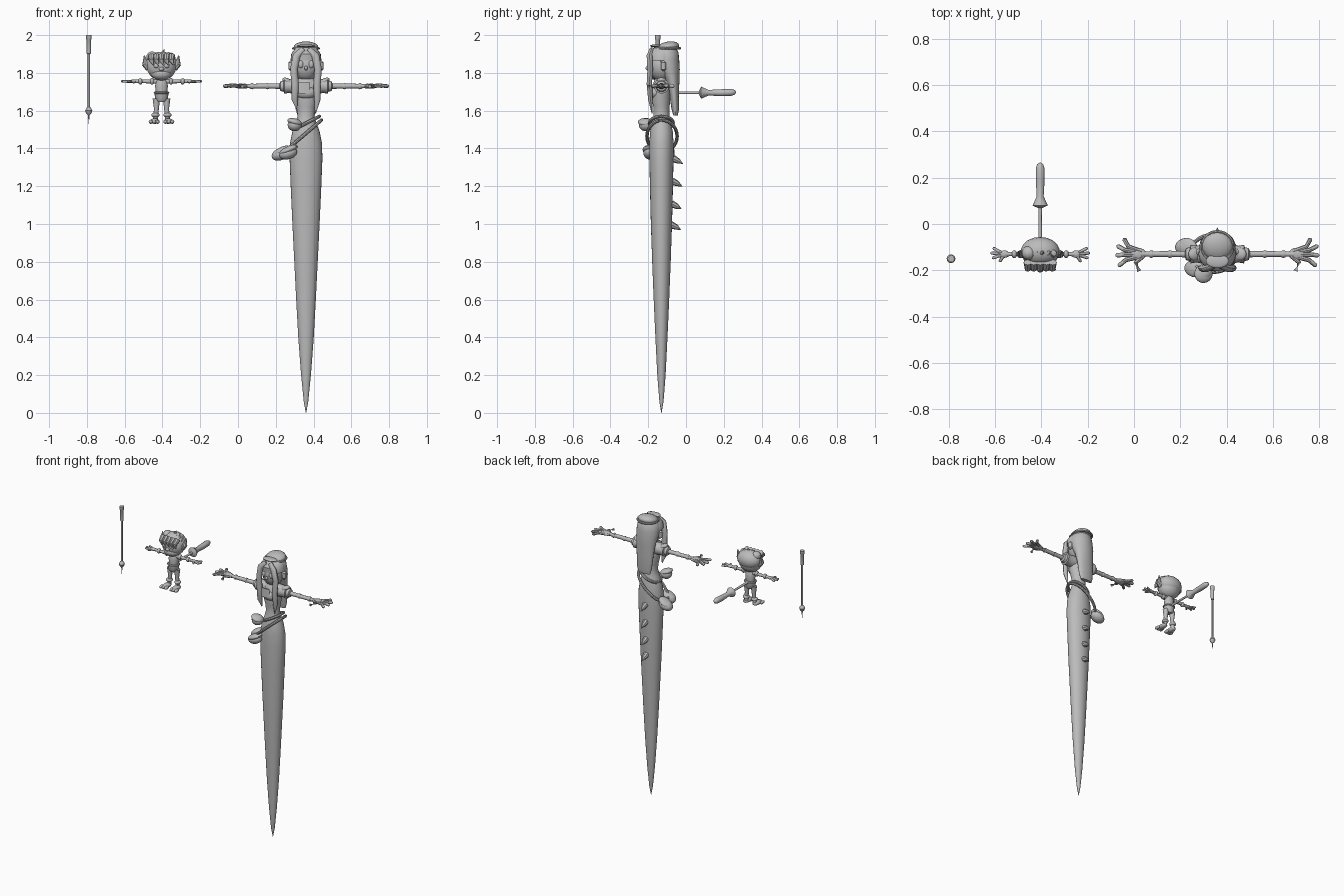
import bpy, bmesh, math
from mathutils import Vector, Matrix

if "Cube" in bpy.data.objects:
    bpy.data.objects.remove(bpy.data.objects["Cube"])

grey = bpy.data.materials.new("plain grey")
grey.use_nodes = True
grey.diffuse_color = (0.5, 0.5, 0.5, 1)
grey.node_tree.nodes["Principled BSDF"].inputs["Base Color"].default_value = (0.5, 0.5, 0.5, 1)


def finish(name, bm):
    bmesh.ops.recalc_face_normals(bm, faces=bm.faces)
    mesh = bpy.data.meshes.new(name)
    bm.to_mesh(mesh)
    bm.free()
    mesh.materials.append(grey)
    ob = bpy.data.objects.new(name, mesh)
    bpy.context.collection.objects.link(ob)
    bpy.context.view_layer.objects.active = ob
    bpy.ops.object.select_all(action='DESELECT')
    ob.select_set(True)
    bpy.ops.object.shade_smooth_by_angle(angle=math.radians(40))
    return ob


def skin(name, rings, closed=False):
    """Bridge a list of point rings into a surface."""
    bm = bmesh.new()
    loops = [[bm.verts.new(p) for p in r] for r in rings]
    n = len(loops[0])
    pairs = list(zip(loops, loops[1:] + loops[:1])) if closed else list(zip(loops, loops[1:]))
    for a, b in pairs:
        for i in range(n):
            j = (i + 1) % n
            bm.faces.new((a[i], a[j], b[j], b[i]))
    if not closed:
        bm.faces.new(loops[0])
        bm.faces.new(loops[-1])
    return finish(name, bm)


def tower(name, base, rows, sides=20):
    """Upright elliptical body from rows of z, half width, half depth, y shift."""
    rings = []
    for z, rx, ry, dy in rows:
        rings.append([(base[0] + rx * math.cos(t), base[1] + dy + ry * math.sin(t), z)
                      for t in (math.tau * i / sides for i in range(sides))])
    return skin(name, rings)


def tube(name, pts, radii, sides=10, closed=False, wide=1.0):
    """Round or flattened tube along a path."""
    pts = [Vector(p) for p in pts]
    n, rings = len(pts), []
    for i, p in enumerate(pts):
        a = pts[i - 1] if i or closed else p
        b = pts[(i + 1) % n] if i < n - 1 or closed else p
        d = (b - a).normalized()
        u = d.cross(Vector((0, 1, 0)))
        u = d.cross(Vector((0, 0, 1))) if u.length < 0.2 else u
        u.normalize()
        v = d.cross(u)
        r = radii[i] if isinstance(radii, (list, tuple)) else radii
        rings.append([p + u * (r * wide * math.cos(t)) + v * (r * math.sin(t))
                      for t in (math.tau * k / sides for k in range(sides))])
    return skin(name, rings, closed)


def ball(name, at, size, tilt=0.0, axis='Y'):
    bm = bmesh.new()
    bmesh.ops.create_uvsphere(bm, u_segments=18, v_segments=10, radius=1)
    bm.transform(Matrix.Translation(at) @ Matrix.Rotation(tilt, 4, axis) @ Matrix.Diagonal((*size, 1)))
    return finish(name, bm)


def hoop(name, at, rx, ry, slope, r, wide=1.0):
    pts = [(at[0] + rx * math.cos(t), at[1] + ry * math.sin(t), at[2] + slope * math.cos(t))
           for t in (math.tau * i / 28 for i in range(28))]
    return tube(name, pts, r, 8, True, wide)


# Staff
sx, sy = -0.79, -0.15
tower("staff", (sx, sy), [(1.53, .001, .001, 0), (1.575, .004, .004, 0), (1.585, .014, .014, 0),
      (1.60, .019, .019, 0), (1.615, .012, .012, 0), (1.62, .006, .006, 0), (1.9, .006, .006, 0),
      (1.902, .011, .011, 0), (1.975, .012, .012, 0), (1.98, .015, .015, 0), (2.0, .015, .015, 0)], 12)

# Small creature
cx, cy = -0.405, -0.13
tower("creature_torso", (cx, cy), [(1.645, .02, .02, 0), (1.66, .034, .03, 0), (1.695, .037, .032, 0),
      (1.70, .03, .027, 0), (1.73, .034, .028, 0), (1.755, .03, .025, 0), (1.78, .014, .014, 0)], 16)
hoop("creature_belt", (cx, cy, 1.695), .036, .032, 0, .006)
ball("creature_head", (cx, cy, 1.83), (.078, .065, .07))
ball("creature_jaw", (cx, cy - .02, 1.795), (.055, .045, .035))
ball("creature_nose", (cx, cy - .067, 1.82), (.014, .012, .011))
ball("creature_hair", (cx, cy + .012, 1.85), (.084, .062, .062))
ball("creature_bun", (cx - .05, cy + .005, 1.885), (.03, .03, .028))
for i in range(5):
    x = cx + (i - 2) * .027
    tube("creature_fringe", [(x, cy - .035, 1.89), (x * .98 + cx * .02, cy - .064, 1.865),
         (x + .012, cy - .067, 1.84)], [.018, .014, .002], 8)
    tube("creature_tuft", [(x, cy, 1.87), (x + .005, cy + .005, 1.9),
         (x + .015, cy + .01, 1.925 - abs(i - 2) * .014)], [.022, .014, .001], 8)
ax, sz = 1.755, (.011, .012, .009)
for s, side in ((-1, "right"), (1, "left")):
    tube(side + "_creature_ear", [(cx + s * .068, cy, 1.82), (cx + s * .085, cy, 1.845),
         (cx + s * .092, cy + .01, 1.895)], [.015, .018, .001], 8)
    ball(side + "_creature_eye", (cx + s * .028, cy - .06, 1.838), (.015, .008, .012))
    tube(side + "_creature_arm", [(cx + s * d, cy, ax) for d in (.02, .06, .1, .15)],
         [.013, .011, .009, .010])
    for d, r in ((.05, .018), (.112, .017)):
        ball(side + "_creature_cuff", (cx + s * d, cy, ax), (.012, r, r))
    ball(side + "_creature_palm", (cx + s * .155, cy, ax), (.022, .016, .009))
    for reach, spread in ((.205, .027), (.215, .005), (.208, -.018), (.178, -.033)):
        tube(side + "_creature_finger", [(cx + s * .155, cy, ax), (cx + s * (reach - .005), cy + spread * .9, ax),
             (cx + s * reach, cy + spread, ax)], [.008, .0065, .003], 8)
    lx = cx + s * .027
    tube(side + "_creature_leg", [(lx, cy, 1.665), (lx, cy, 1.61), (lx + s * .006, cy, 1.54)],
         [.02, .013, .013])
    ball(side + "_creature_anklet", (lx + s * .005, cy, 1.577), (.022, .022, .013))
    ball(side + "_creature_foot", (lx + s * .009, cy - .02, 1.545), (.022, .038, .015))
    for k in (-1, 0, 1):
        ball(side + "_creature_toe", (lx + s * .012 + k * .018, cy - .048, 1.541), (.011, .022, .011))

# Creature tail with tufted end
tube("creature_tail", [(cx, y, 1.695) for y in (-.12, .03, .07)], [.009, .007, .008])
tube("tail_tuft", [(cx, y, 1.695 + dz) for y, dz in ((.068, 0), (.08, 0), (.095, 0), (.12, 0),
     (.19, 0), (.24, .002), (.258, .002), (.265, .002))],
     [.008, .033, .026, .015, .019, .019, .013, .002], 14)

# Long serpent lady: body
bx, by = 0.36, -0.13
tower("serpent_body", (bx, by), [(0, .001, .001, 0), (.06, .012, .011, 0), (.2, .026, .022, 0), (.4, .041, .032, 0),
      (.6, .052, .041, 0), (.8, .062, .049, 0), (1.0, .072, .056, 0), (1.2, .081, .061, 0),
      (1.35, .087, .064, 0), (1.43, .084, .064, 0), (1.49, .072, .06, 0), (1.54, .054, .05, 0),
      (1.575, .044, .042, 0), (1.62, .05, .043, 0), (1.68, .064, .052, -.003), (1.73, .068, .048, 0),
      (1.765, .05, .036, 0), (1.78, .022, .022, 0), (1.82, .02, .02, 0)], 28)
ball("chest", (bx, by - .032, 1.695), (.058, .035, .035))
tube("collar_flap", [(bx - .01, by - .066, 1.75), (bx - .01, by - .07, 1.69)], [.005, .005], 4, False, 6)

# Back spines with flat undersides
for z in (1.325, 1.205, 1.085, .975):
    y = -.08 + (z - 1) * .03
    tube("back_spine", [(bx, y, z + .022), (bx, y + .03, z + .008), (bx, y + .054, z - .006)],
         [.02, .014, .001], 8)

# Head, face, ears and cap
ball("head", (bx, by, 1.84), (.07, .068, .085))
ball("nose", (bx, by - .07, 1.825), (.009, .014, .012))
tower("back_hair", (bx, by), [(1.575, .045, .012, .075), (1.61, .055, .02, .073), (1.7, .062, .026, .066),
      (1.77, .068, .04, .056), (1.82, .076, .055, .042), (1.87, .079, .068, .026),
      (1.91, .072, .068, .022), (1.94, .045, .046, .025)], 24)
tower("crown_hair", (bx, by), [(1.865, .082, .07, 0), (1.9, .078, .073, 0), (1.93, .058, .058, .01), (1.945, .02, .02, .02)], 24)
for s, side in ((-1, "right"), (1, "left")):
    tube(side + "_ear", [(bx + s * .076, by + .01, 1.81), (bx + s * .079, by + .01, 1.82),
         (bx + s * .079, by + .01, 1.855), (bx + s * .076, by + .01, 1.865)], [.004, .014, .014, .004])
    ball(side + "_eye", (bx + s * .027, by - .06, 1.845), (.014, .01, .02))
    tube(side + "_hair_lock", [(bx + s * .015, by - .05, 1.925), (bx + s * .05, by - .063, 1.89),
         (bx + s * .064, by - .06, 1.82), (bx + s * .058, by - .064, 1.74), (bx + s * .06, by - .058, 1.66),
         (bx + s * .05, by - .05, 1.585 if s > 0 else 1.61)], [.012, .016, .015, .015, .013, .002], 10, False, 1.3)
ball("cap", (bx, by + .033, 1.935), (.066, .062, .03), .2, 'X')
hoop("cap_brim", (bx, by + .033, 1.93), .067, .064, 0, .007)
ball("cap_peak", (bx, by - .03, 1.943), (.05, .03, .008))

# Arms with puffed sleeves, bracelets and spread hands
az = 1.73
for s, side in ((-1, "right"), (1, "left")):
    tube(side + "_sleeve", [(bx + s * d, by, az) for d in (.035, .07, .09, .115, .118, .135, .14)],
         [.04, .04, .036, .04, .03, .026, .014], 16)
    ball(side + "_sleeve_flare", (bx + s * .098, by, az + .025), (.03, .028, .016), -s * .5)
    tube(side + "_arm", [(bx + s * d, by, az) for d in (.1, .19, .25, .31, .33)],
         [.016, .013, .013, .011, .014])
    for d in (.205, .285):
        tube(side + "_bracelet", [(bx + s * (d + e), by, az) for e in (-.008, 0, .008)], [.014, .017, .014], 12)
    ball(side + "_palm", (bx + s * .345, by, az), (.038, .028, .013))
    for reach, spread in ((.408, .065), (.436, .035), (.44, -.005), (.43, -.05), (.345, -.074)):
        tube(side + "_finger", [(bx + s * .325, by + spread * .15, az), (bx + s * (reach * .5 + .18), by + spread * .5, az + .003),
             (bx + s * (reach - .007), by + spread * .97, az), (bx + s * reach, by + spread, az)],
             [.011, .010, .0095, .004], 8)

# Slanted belts and pouches
hoop("upper_belt", (bx + .003, by, 1.535), .068, .062, .035, .009)
hoop("lower_belt", (bx - .018, by + .003, 1.465), .1, .08, .085, .009)
ball("round_pouch", (bx - .06, by - .082, 1.525), (.038, .038, .034))
ball("round_pouch_flap", (bx - .06, by - .085, 1.54), (.041, .04, .018), .3)
ball("front_pouch", (bx - .095, by - .06, 1.375), (.05, .036, .032), -.3)
ball("front_pouch_flap", (bx - .093, by - .062, 1.393), (.052, .038, .018), -.4)
ball("side_pouch", (bx - .135, by + .03, 1.37), (.05, .04, .032), -.4)
ball("side_pouch_flap", (bx - .133, by + .03, 1.387), (.05, .04, .018), -.5)
